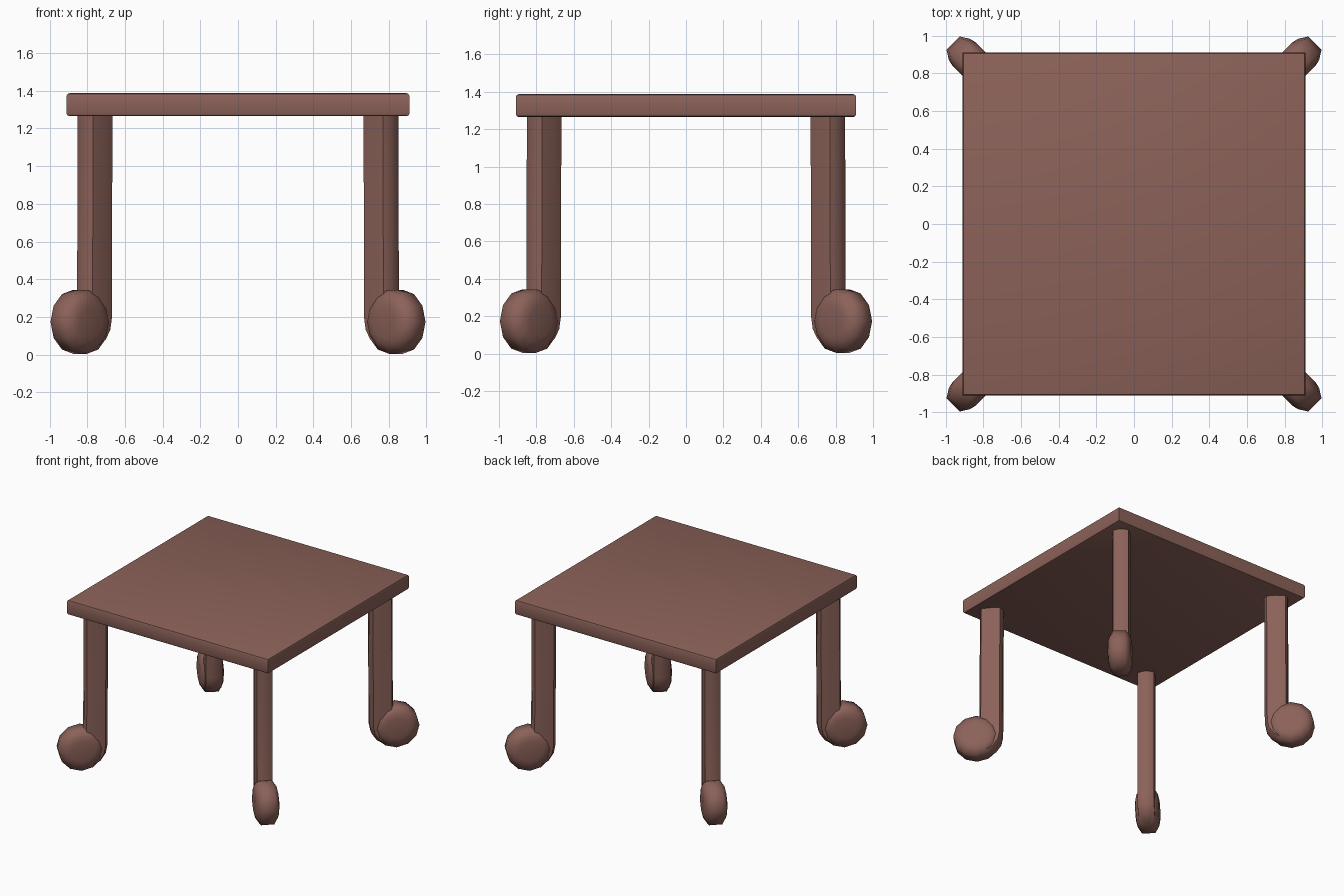
import bpy, bmesh, math

if "Cube" in bpy.data.objects:
    bpy.data.objects.remove(bpy.data.objects["Cube"])

wood = bpy.data.materials.new("brown wood")
wood.diffuse_color = (0.26, 0.122, 0.10, 1)
wood.use_nodes = True
wood.node_tree.nodes["Principled BSDF"].inputs["Base Color"].default_value = wood.diffuse_color


def finish(bm, name, angle):
    bmesh.ops.recalc_face_normals(bm, faces=bm.faces)
    me = bpy.data.meshes.new(name)
    bm.to_mesh(me)
    bm.free()
    me.materials.append(wood)
    ob = bpy.data.objects.new(name, me)
    bpy.context.collection.objects.link(ob)
    bpy.ops.object.select_all(action='DESELECT')
    ob.select_set(True)
    bpy.context.view_layer.objects.active = ob
    bpy.ops.object.shade_smooth_by_angle(angle=math.radians(angle))
    return ob


def loft(rings, turn):
    """Skin closed rings of (outward, sideways, height) points, turned about z."""
    bm = bmesh.new()
    c, s = math.cos(turn), math.sin(turn)
    vs = [[bm.verts.new((d * c - w * s, d * s + w * c, z)) for d, w, z in r] for r in rings]
    n = len(rings[0])
    for a, b in zip(vs, vs[1:]):
        for i in range(n):
            j = (i + 1) % n
            bm.faces.new((a[i], a[j], b[j], b[i]))
    bm.faces.new(vs[0])
    bm.faces.new(vs[-1])
    return bm


# table top: slab with softened upper and lower rims
bm = bmesh.new()
bmesh.ops.create_cube(bm, size=1)
for v in bm.verts:
    v.co = (v.co.x * 1.82, v.co.y * 1.82, 1.326 + v.co.z * 0.122)
rims = [e for e in bm.edges if abs(e.verts[0].co.z - e.verts[1].co.z) < 0.01]
bmesh.ops.bevel(bm, geom=rims, offset=0.016, segments=2, profile=0.5, affect='EDGES')
finish(bm, "table_top", 35)

# leg cross-section: (outward, sideways)
half = [(0.088, 0.02), (0.075, 0.058), (0.0, 0.068), (-0.066, 0.062), (-0.088, 0.025)]
section = half + [(r, -w) for r, w in reversed(half)]
PIVOT_D, PIVOT_Z = 1.165, 0.19


def leg_rings():
    rings = [[(1.07 + r, w, 1.28) for r, w in section]]
    # bend the lower end outward around the pivot
    for k in range(5):
        t = math.radians(22.5 * k)
        rings.append([(PIVOT_D - (0.09 - r) * math.cos(t), w,
                       PIVOT_Z - (0.09 - r) * math.sin(t)) for r, w in section])
    return rings


def foot_rings():
    # rounded scroll: a faceted disc thinning toward both sides
    rings = []
    for w, k in ((-0.088, 0.5), (-0.08, 0.72), (-0.05, 1), (0.05, 1), (0.08, 0.72), (0.088, 0.5)):
        ring = []
        for i in range(12):
            a = math.radians(30 * i)
            ring.append((1.185 + 0.172 * k * math.cos(a), w, 0.174 + 0.17 * k * math.sin(a)))
        rings.append(ring)
    return rings


# four legs with scroll feet, pointing to the corners
for i, name in enumerate(("back_right", "back_left", "front_left", "front_right")):
    turn = math.radians(45 + 90 * i)
    finish(loft(leg_rings(), turn), name + "_leg", 45)
    finish(loft(foot_rings(), turn), name + "_foot", 60)
